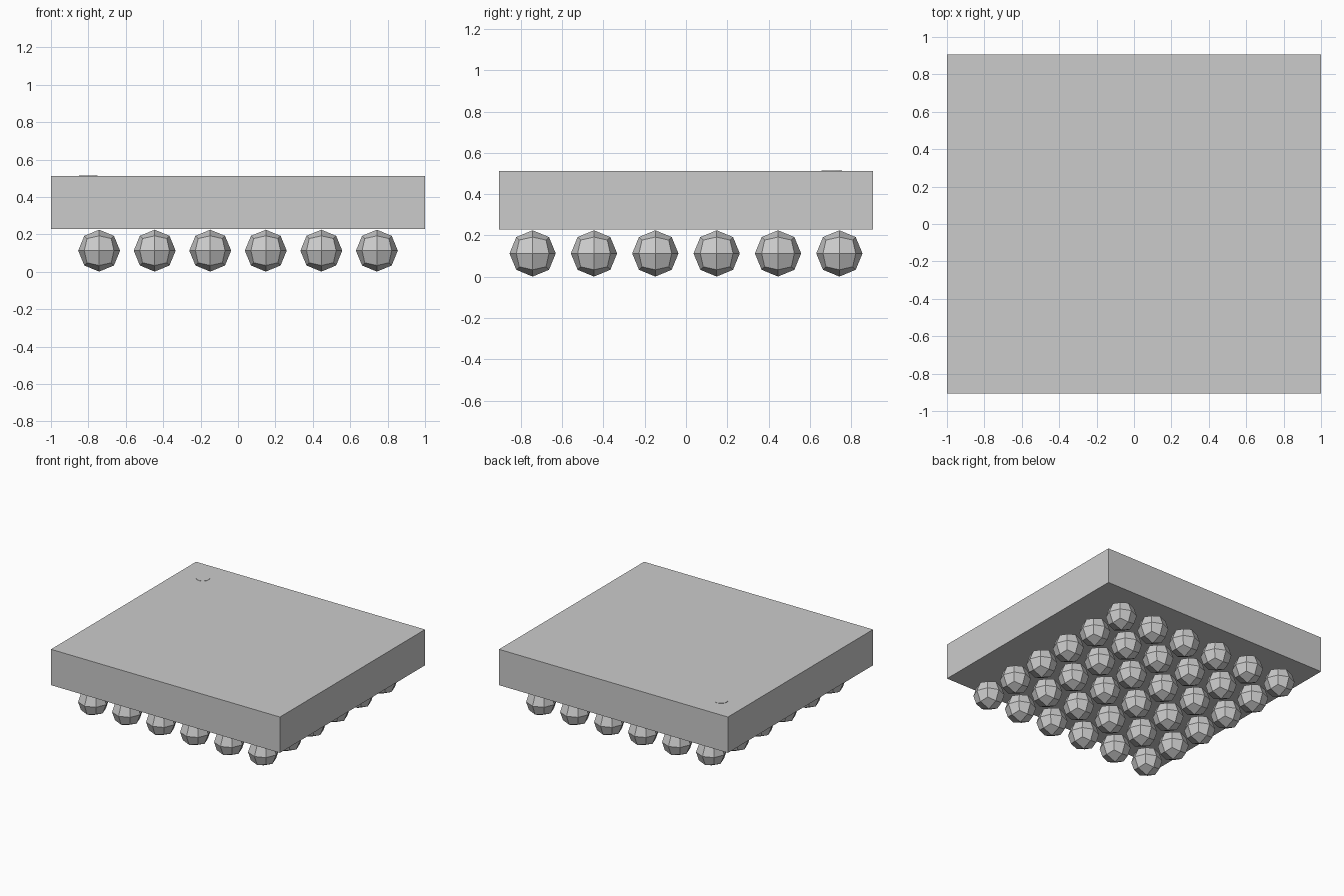
import bpy
import bmesh

cube = bpy.data.objects.get("Cube")
if cube:
    bpy.data.objects.remove(cube, do_unlink=True)

# One plain grey for the whole chip package
grey = bpy.data.materials.new("plain grey")
grey.use_nodes = True
colour = (0.6, 0.6, 0.6, 1)
grey.diffuse_color = colour
grey.node_tree.nodes["Principled BSDF"].inputs["Base Color"].default_value = colour


def add_object(name, mesh, location):
    obj = bpy.data.objects.new(name, mesh)
    obj.location = location
    bpy.context.collection.objects.link(obj)
    return obj


def mesh_from(name, bm):
    mesh = bpy.data.meshes.new(name)
    bm.to_mesh(mesh)
    bm.free()
    mesh.materials.append(grey)
    return mesh


BOTTOM, TOP = 0.23, 0.513
RADIUS, PITCH, COUNT = 0.112, 0.297, 6

# Package body: plain slab
bm = bmesh.new()
bmesh.ops.create_cube(bm, size=1)
bmesh.ops.scale(bm, vec=(2, 1.81, TOP - BOTTOM), verts=bm.verts)
add_object("package_body", mesh_from("package_body", bm), (0, 0, (TOP + BOTTOM) / 2))

# Corner marker: very thin raised disc
bm = bmesh.new()
bmesh.ops.create_cone(bm, cap_ends=True, segments=16, radius1=0.05, radius2=0.05, depth=0.004)
add_object("corner_marker", mesh_from("corner_marker", bm), (-0.8, 0.705, TOP))

# Solder ball: cube cut once and pushed out onto a sphere
bm = bmesh.new()
bmesh.ops.create_cube(bm, size=1)
bmesh.ops.subdivide_edges(bm, edges=bm.edges[:], cuts=1, use_grid_fill=True)
for v in bm.verts:
    v.co = v.co.normalized() * RADIUS
ball = mesh_from("solder_ball", bm)

# Square grid of balls under the body
middle = (COUNT - 1) / 2
for row in range(COUNT):
    for col in range(COUNT):
        place = ((col - middle) * PITCH, (row - middle) * PITCH, RADIUS + 0.001)
        add_object(f"solder_ball_{row + 1}_{col + 1}", ball, place)
